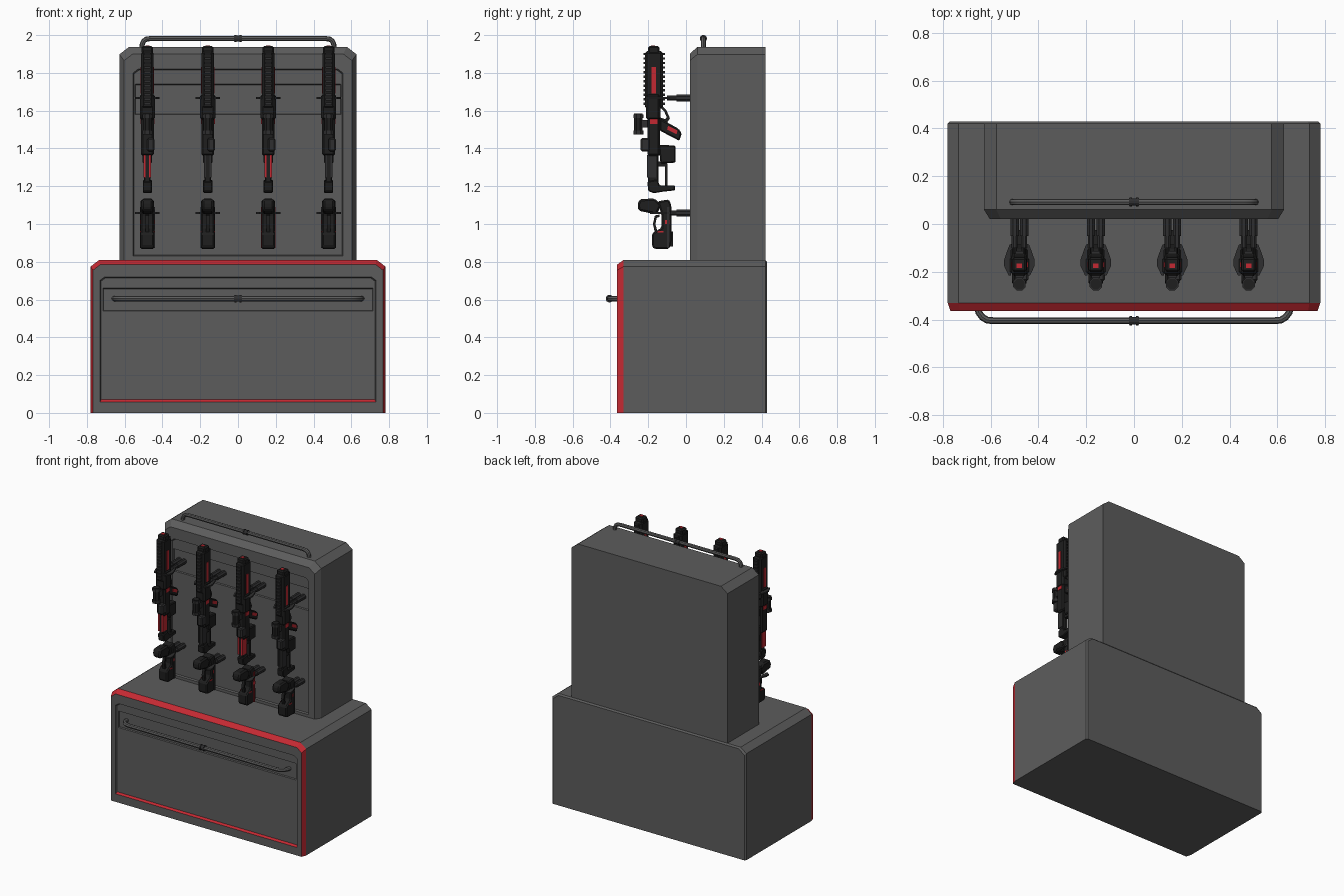
import bpy, bmesh, math
from mathutils import Vector

if "Cube" in bpy.data.objects:
    bpy.data.objects.remove(bpy.data.objects["Cube"])


def material(name, rgb):
    m = bpy.data.materials.new(name)
    m.diffuse_color = (*rgb, 1)
    m.use_nodes = True
    m.node_tree.nodes["Principled BSDF"].inputs["Base Color"].default_value = m.diffuse_color
    return m


MATS = [material("cabinet grey", (0.108, 0.108, 0.108)),
        material("red", (0.55, 0.022, 0.032)),
        material("black", (0.013, 0.013, 0.013)),
        material("dark grey", (0.028, 0.028, 0.029))]
GREY, RED, BLACK, DARK = range(4)


def finish(name, bm, loc=(0, 0, 0)):
    bmesh.ops.recalc_face_normals(bm, faces=bm.faces)
    me = bpy.data.meshes.new(name)
    bm.to_mesh(me)
    bm.free()
    for m in MATS:
        me.materials.append(m)
    ob = bpy.data.objects.new(name, me)
    ob.location = loc
    bpy.context.collection.objects.link(ob)
    return ob


def prism(bm, pts, lo, hi, axis="x", mat=BLACK, bev=0.0):
    """Extrude a 2D outline along an axis (x: yz outline, y: xz, z: xy)."""
    place = {"x": lambda a, b, d: (d, a, b), "y": lambda a, b, d: (a, d, b),
             "z": lambda a, b, d: (a, b, d)}[axis]
    rings = [[bm.verts.new(place(a, b, d)) for a, b in pts] for d in (lo, hi)]
    n = len(pts)
    faces = [bm.faces.new(r) for r in rings]
    faces += [bm.faces.new((rings[0][i], rings[0][(i + 1) % n],
                            rings[1][(i + 1) % n], rings[1][i])) for i in range(n)]
    for f in faces:
        f.material_index = mat
    bmesh.ops.recalc_face_normals(bm, faces=faces)
    if bev:
        edges = list({e for f in faces for e in f.edges})
        bmesh.ops.bevel(bm, geom=edges, offset=bev, segments=1,
                        affect="EDGES", clamp_overlap=True, material=mat)


def block(bm, y0, y1, z0, z1, hw, mat=BLACK, bev=0.0, x=0.0):
    prism(bm, [(y0, z0), (y1, z0), (y1, z1), (y0, z1)], x - hw, x + hw, "x", mat, bev)


def circle(r, n, cx=0.0, cy=0.0):
    return [(cx + r * math.cos(2 * math.pi * (i + .5) / n),
             cy + r * math.sin(2 * math.pi * (i + .5) / n)) for i in range(n)]


def cabinet(name, sections, red_bands=(), red_floor=None):
    """Loft chamfered outlines (y, half width, bottom, top, chamfer) back to front."""
    bm = bmesh.new()
    rings = []
    for y, w, z0, z1, c in sections:
        rings.append([bm.verts.new((x, y, z)) for x, z in (
            (-w, z0), (w, z0), (w, z1 - c), (w - c * 1.3, z1),
            (-w + c * 1.3, z1), (-w, z1 - c))])
    bm.faces.new(rings[0])
    bm.faces.new(rings[-1])
    for k in range(len(rings) - 1):
        a, b = rings[k], rings[k + 1]
        for i in range(6):
            f = bm.faces.new((a[i], a[(i + 1) % 6], b[(i + 1) % 6], b[i]))
            if (k in red_bands and i > 0) or (k == red_floor and i == 0):
                f.material_index = RED
    return finish(name, bm)


# Base cabinet: red front bevel, recessed drawer panel, recessed handle strip
cabinet("base_cabinet", [
    (0.43, 0.77, 0, 0.80, 0.035), (0.42, 0.78, 0, 0.81, 0.035),
    (-0.33, 0.78, 0, 0.81, 0.035), (-0.365, 0.768, 0, 0.785, 0.03),
    (-0.365, 0.73, 0.058, 0.72, 0.018), (-0.353, 0.725, 0.07, 0.715, 0.018),
    (-0.353, 0.715, 0.54, 0.66, 0.001), (-0.343, 0.712, 0.543, 0.657, 0.001)],
    red_bands=(2,), red_floor=4)

# Upper cabinet: chamfered front, recessed back board with a strip
cabinet("upper_cabinet", [
    (0.42, 0.628, 0.80, 1.938, 0.04), (0.06, 0.628, 0.80, 1.938, 0.04),
    (0.02, 0.603, 0.80, 1.90, 0.035),
    (0.02, 0.555, 0.83, 1.82, 0.02), (0.032, 0.55, 0.835, 1.815, 0.02),
    (0.032, 0.545, 1.58, 1.74, 0.001), (0.042, 0.542, 1.583, 1.737, 0.001)])


# Bar handles: swept tube plus a collar in the middle
def handle(name, half, radius):
    pts = [Vector((-x, *r)) for x, *r in half] + [Vector(p) for p in reversed(half)]
    cu = bpy.data.curves.new(name, "CURVE")
    cu.dimensions = "3D"
    cu.bevel_depth = radius
    cu.bevel_resolution = 2
    cu.use_fill_caps = True
    sp = cu.splines.new("POLY")
    sp.points.add(len(pts) - 1)
    for p, co in zip(sp.points, pts):
        p.co = (*co, 1)
    ob = bpy.data.objects.new(name, cu)
    bpy.context.collection.objects.link(ob)
    bpy.ops.object.select_all(action="DESELECT")
    ob.select_set(True)
    bpy.context.view_layer.objects.active = ob
    bpy.ops.object.convert(target="MESH")
    ob = bpy.context.view_layer.objects.active
    ob.data.materials.clear()
    ob.data.materials.append(MATS[GREY])
    bpy.ops.object.shade_smooth_by_angle(angle=math.radians(40))
    bm = bmesh.new()
    _, y, z = half[-1]
    prism(bm, circle(radius * 1.15, 12, y, z), -0.02, 0.02, "x", DARK)
    for x in (-0.013, 0.013):
        prism(bm, circle(radius * 1.4, 12, y, z), x - 0.005, x + 0.005, "x", DARK)
    finish(name + "_collar", bm)


handle("drawer_handle", [(0.655, -0.34, 0.605), (0.65, -0.37, 0.605), (0.635, -0.39, 0.605),
                         (0.615, -0.402, 0.605), (0.59, -0.405, 0.605)], 0.0145)
handle("top_handle", [(0.51, 0.092, 1.925), (0.507, 0.092, 1.95), (0.50, 0.092, 1.968),
                      (0.485, 0.092, 1.979), (0.46, 0.092, 1.982)], 0.0135)


# Wall hook: two pegs and a forked plate
def hook(name, x, z, y_end):
    bm = bmesh.new()
    arm = [(0.012, -0.085), (0.04, -0.085), (0.05, -0.11), (0.064, -0.15),
           (0.064, -0.175), (0.045, y_end), (0.034, y_end), (0.034, -0.11)]
    for s in (-1, 1):
        prism(bm, circle(0.019, 8, s * 0.02), -0.05, 0.045, "y", DARK)
        prism(bm, circle(0.014, 8, s * 0.02), -0.10, -0.05, "y", DARK)
        prism(bm, [(s * a, b) for a, b in arm], -0.005, 0.005, "z", DARK)
    finish(name, bm, (x, 0, z))


def rifle(name, x, accent):
    bm = bmesh.new()
    # barrel shroud, muzzle and rail teeth
    block(bm, -0.218, -0.122, 1.61, 1.915, 0.033, BLACK, 0.012)
    block(bm, -0.20, -0.14, 1.90, 1.942, 0.03, BLACK, 0.008)
    block(bm, -0.185, -0.165, 1.93, 1.945, 0.011, RED)
    for i in range(12):
        z = 1.63 + i * 0.024
        block(bm, -0.226, -0.112, z, z + 0.012, 0.017, DARK)
    block(bm, -0.182, -0.16, 1.69, 1.83, 0.0355, RED)
    # receiver
    block(bm, -0.212, -0.135, 1.55, 1.69, 0.04, BLACK, 0.012)
    block(bm, -0.205, -0.137, 1.36, 1.60, 0.034, BLACK, 0.01)
    block(bm, -0.19, -0.15, 1.53, 1.555, 0.037, RED)
    # sight on a short mount
    prism(bm, circle(0.024, 8, 0, -0.252), 1.475, 1.585, "z", BLACK)
    for z in (1.475, 1.56):
        prism(bm, circle(0.029, 8, 0, -0.252), z, z + 0.02, "z", DARK)
    block(bm, -0.245, -0.2, 1.51, 1.55, 0.014, DARK)
    # side box
    block(bm, -0.24, -0.19, 1.385, 1.455, 0.02, DARK, 0.008, x=0.018)
    # trigger guard
    prism(bm, [(-0.14, 1.64), (-0.105, 1.605), (-0.085, 1.56), (-0.105, 1.53), (-0.14, 1.55),
               (-0.14, 1.565), (-0.11, 1.555), (-0.102, 1.565), (-0.115, 1.595),
               (-0.14, 1.62)], -0.012, 0.012, "x", BLACK)
    # slanted grip
    prism(bm, [(-0.14, 1.56), (-0.04, 1.505), (-0.022, 1.48), (-0.035, 1.44),
               (-0.14, 1.495)], -0.022, 0.022, "x", BLACK, 0.007)
    prism(bm, [(-0.095, 1.52), (-0.045, 1.495), (-0.05, 1.475), (-0.10, 1.50)],
          -0.0245, 0.0245, "x", RED)
    # magazine
    prism(bm, [(-0.145, 1.42), (-0.055, 1.415), (-0.055, 1.325), (-0.135, 1.32)],
          -0.025, 0.025, "x", BLACK, 0.006)
    # stock: tube, coloured rails, strut and butt
    block(bm, -0.20, -0.145, 1.18, 1.38, 0.017, BLACK, 0.005)
    for s in (-1, 1):
        block(bm, -0.206, -0.16, 1.245, 1.365, 0.005, accent, x=s * 0.014)
    block(bm, -0.15, -0.1, 1.305, 1.33, 0.014, BLACK)
    block(bm, -0.112, -0.097, 1.19, 1.32, 0.012, BLACK)
    prism(bm, [(-0.205, 1.225), (-0.15, 1.235), (-0.14, 1.205), (-0.058, 1.205),
               (-0.058, 1.178), (-0.13, 1.17), (-0.17, 1.163), (-0.2, 1.175)],
          -0.024, 0.024, "x", BLACK, 0.005)
    finish(name, bm, (x, 0, 0))


def pistol(name, x, accent):
    bm = bmesh.new()
    # grip
    prism(bm, [(-0.258, 1.10), (-0.245, 1.132), (-0.165, 1.135), (-0.13, 1.10),
               (-0.155, 1.05), (-0.25, 1.07)], -0.03, 0.03, "x", BLACK, 0.01)
    # body and barrel
    prism(bm, [(-0.15, 1.12), (-0.09, 1.13), (-0.078, 1.10), (-0.078, 0.90), (-0.09, 0.867),
               (-0.165, 0.867), (-0.18, 0.88), (-0.18, 0.95), (-0.13, 0.98), (-0.13, 1.05)],
          -0.036, 0.036, "x", BLACK, 0.008)
    # trigger guard
    prism(bm, [(-0.14, 1.05), (-0.165, 1.045), (-0.175, 1.0), (-0.165, 0.955), (-0.15, 0.955),
               (-0.162, 1.0), (-0.155, 1.033), (-0.14, 1.037)], -0.01, 0.01, "x", BLACK)
    # top slide and coloured plates
    block(bm, -0.09, -0.07, 0.88, 0.96, 0.028, BLACK)
    block(bm, -0.10, -0.088, 0.872, 1.09, 0.0395, accent)
    block(bm, -0.15, -0.12, 0.955, 0.962, 0.0385, RED)
    block(bm, -0.11, -0.085, 1.0, 1.02, 0.0385, RED)
    finish(name, bm, (x, 0, 0))


# Four rifles and four pistols on hooks
for i in range(4):
    x = -0.48 + i * 0.32
    rifle(f"rifle_{i + 1}", x, RED if i % 2 == 0 else DARK)
    pistol(f"pistol_{i + 1}", x, RED if i == 2 else DARK)
    hook(f"rifle_hook_{i + 1}", x, 1.667, -0.215)
    hook(f"pistol_hook_{i + 1}", x, 1.058, -0.19)
